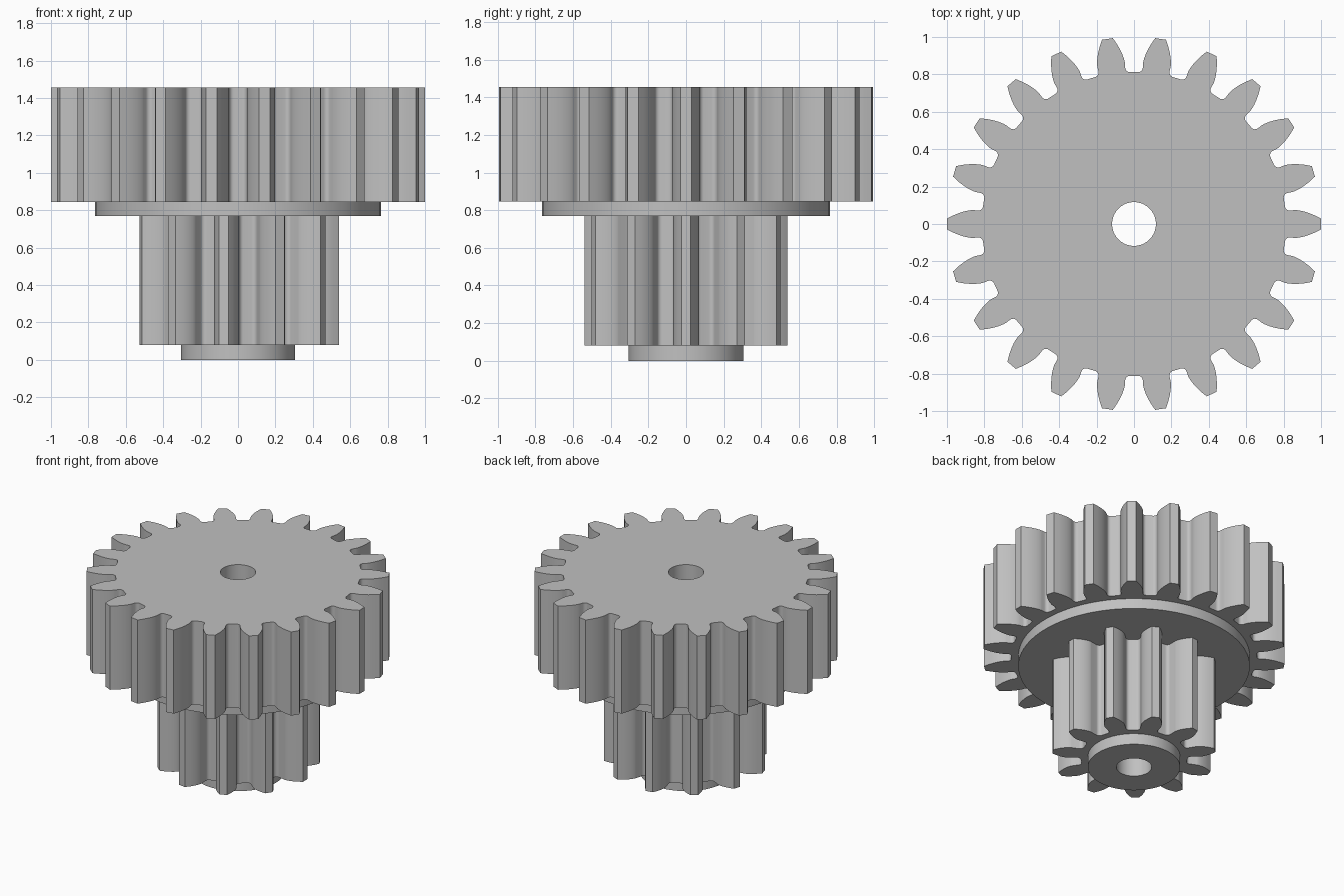
import bpy
import bmesh
from math import acos, asin, cos, pi, radians, sin, sqrt, tan
from mathutils import Vector
from mathutils.geometry import tessellate_polygon

cube = bpy.data.objects.get("Cube")
if cube:
    bpy.data.objects.remove(cube, do_unlink=True)

# One plain grey material
grey = bpy.data.materials.new("plain grey")
grey.use_nodes = True
grey.diffuse_color = (0.53, 0.53, 0.53, 1)
grey.node_tree.nodes["Principled BSDF"].inputs["Base Color"].default_value = grey.diffuse_color

MODULE = 1 / 12
PRESSURE = radians(20)
FILLET = 0.025


def polar(radius, angle):
    return Vector((radius * cos(angle), radius * sin(angle)))


def circle(radius, sides=96):
    return [polar(radius, 2 * pi * i / sides) for i in range(sides)]


def gear(teeth, steps=7):
    """Involute gear outline with rounded roots and one tooth on +x."""
    pitch = MODULE * teeth / 2
    tip, root, base = pitch + MODULE, pitch - 1.25 * MODULE, pitch * cos(PRESSURE)
    half = pi / (2 * teeth) + tan(PRESSURE) - PRESSURE
    flank = []
    # Involute from the tip down to the base circle, denser near the base
    for i in range(steps + 1):
        r = base + (tip - base) * (1 - i / steps) ** 2
        a = acos(min(1, base / r))
        flank.append(polar(r, half - tan(a) + a))
    # Round fillet from the radial flank to the root circle
    offset = asin(FILLET / (root + FILLET))
    centre = polar(root + FILLET, half + offset)
    start, end = half - pi / 2, half + offset - pi
    for i in range(steps):
        flank.append(centre + polar(FILLET, start + (end - start) * i / (steps - 1)))
    tooth = [Vector((p.x, -p.y)) for p in reversed(flank)] + flank
    outline = []
    for k in range(teeth):
        c, s = cos(2 * pi * k / teeth), sin(2 * pi * k / teeth)
        outline += [Vector((c * p.x - s * p.y, s * p.x + c * p.y)) for p in tooth]
    return outline


def add_cap(bm, outer, inner, z, up):
    """Flat face between two outlines."""
    loops = [[p.to_3d() for p in outer], [p.to_3d() for p in reversed(inner)]]
    verts = [bm.verts.new((p.x, p.y, z)) for loop in loops for p in loop]
    for tri in tessellate_polygon(loops):
        face = bm.faces.new([verts[i] for i in tri])
        face.normal_update()
        if (face.normal.z > 0) != up:
            face.normal_flip()


def add_part(name, outline, z0, z1, bottom_inner=None, top_inner=None, inward=False):
    """Upright wall, with ring caps where the part is exposed."""
    bm = bmesh.new()
    low = [bm.verts.new((p.x, p.y, z0)) for p in outline]
    high = [bm.verts.new((p.x, p.y, z1)) for p in outline]
    for i in range(len(outline)):
        j = (i + 1) % len(outline)
        quad = [low[i], low[j], high[j], high[i]]
        bm.faces.new(quad[::-1] if inward else quad)
    if bottom_inner:
        add_cap(bm, outline, bottom_inner, z0, False)
    if top_inner:
        add_cap(bm, outline, top_inner, z1, True)
    bmesh.ops.remove_doubles(bm, verts=bm.verts[:], dist=1e-6)
    mesh = bpy.data.meshes.new(name)
    bm.to_mesh(mesh)
    bm.free()
    mesh.materials.append(grey)
    obj = bpy.data.objects.new(name, mesh)
    bpy.context.collection.objects.link(obj)
    bpy.ops.object.select_all(action="DESELECT")
    obj.select_set(True)
    bpy.context.view_layer.objects.active = obj
    bpy.ops.object.shade_smooth_by_angle(angle=radians(25))


bore = circle(0.117, 64)
collar = circle(0.305)
pinion = gear(11)
flange = circle(0.765)
wheel = gear(22)

# Stacked from the bottom up around a through hole
add_part("bottom_collar", collar, 0, 0.08, bottom_inner=bore)
add_part("small_gear", pinion, 0.08, 0.77, bottom_inner=collar)
add_part("flange", flange, 0.77, 0.845, bottom_inner=pinion)
add_part("large_gear", wheel, 0.845, 1.455, bottom_inner=flange, top_inner=bore)
add_part("shaft_hole", bore, 0, 1.455, inward=True)
